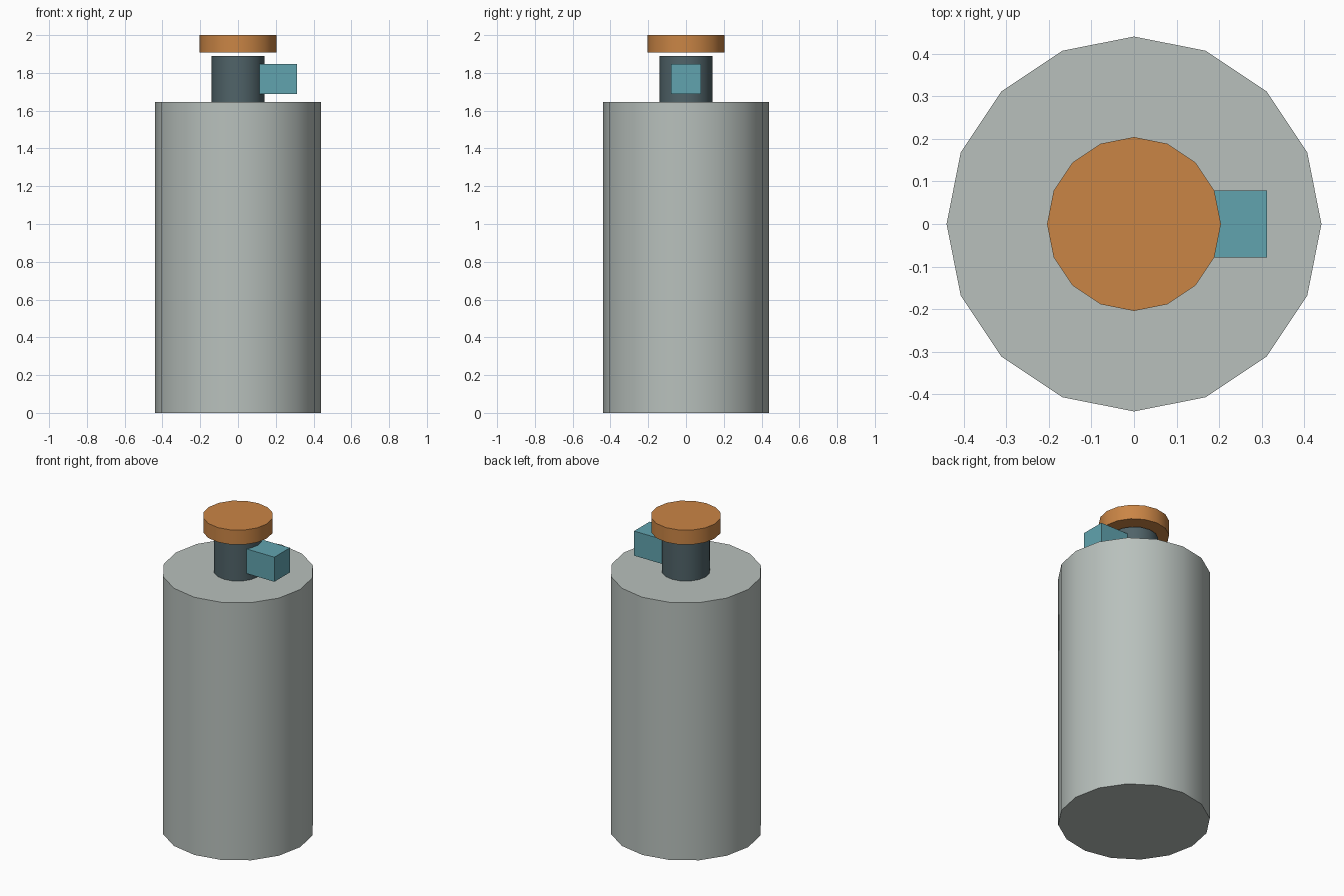
import bpy
import math

cube = bpy.data.objects.get("Cube")
if cube:
    bpy.data.objects.remove(cube, do_unlink=True)


def material(name, colour):
    mat = bpy.data.materials.new(name)
    mat.use_nodes = True
    mat.diffuse_color = (*colour, 1)
    mat.node_tree.nodes["Principled BSDF"].inputs["Base Color"].default_value = (*colour, 1)
    return mat


def cylinder(name, radius, bottom, top, mat):
    bpy.ops.mesh.primitive_cylinder_add(
        vertices=16, radius=radius, depth=top - bottom,
        location=(0, 0, (bottom + top) / 2))
    obj = bpy.context.object
    obj.name = name
    obj.data.materials.append(mat)
    bpy.ops.object.shade_smooth_by_angle(angle=math.radians(30))
    return obj


grey = material("pale grey", (0.48, 0.53, 0.505))
slate = material("dark slate", (0.08, 0.125, 0.14))
orange = material("orange", (0.59, 0.235, 0.06))
teal = material("teal", (0.12, 0.37, 0.43))

# Tank, neck and the cap hovering just above the neck
cylinder("tank_body", 0.44, 0, 1.645, grey)
cylinder("neck", 0.14, 1.645, 1.89, slate)
cylinder("cap", 0.204, 1.907, 2, orange)

# Side outlet block
bpy.ops.mesh.primitive_cube_add(size=1, location=(0.213, 0, 1.768))
outlet = bpy.context.object
outlet.name = "side_outlet"
outlet.scale = (0.198, 0.157, 0.157)
outlet.data.materials.append(teal)
